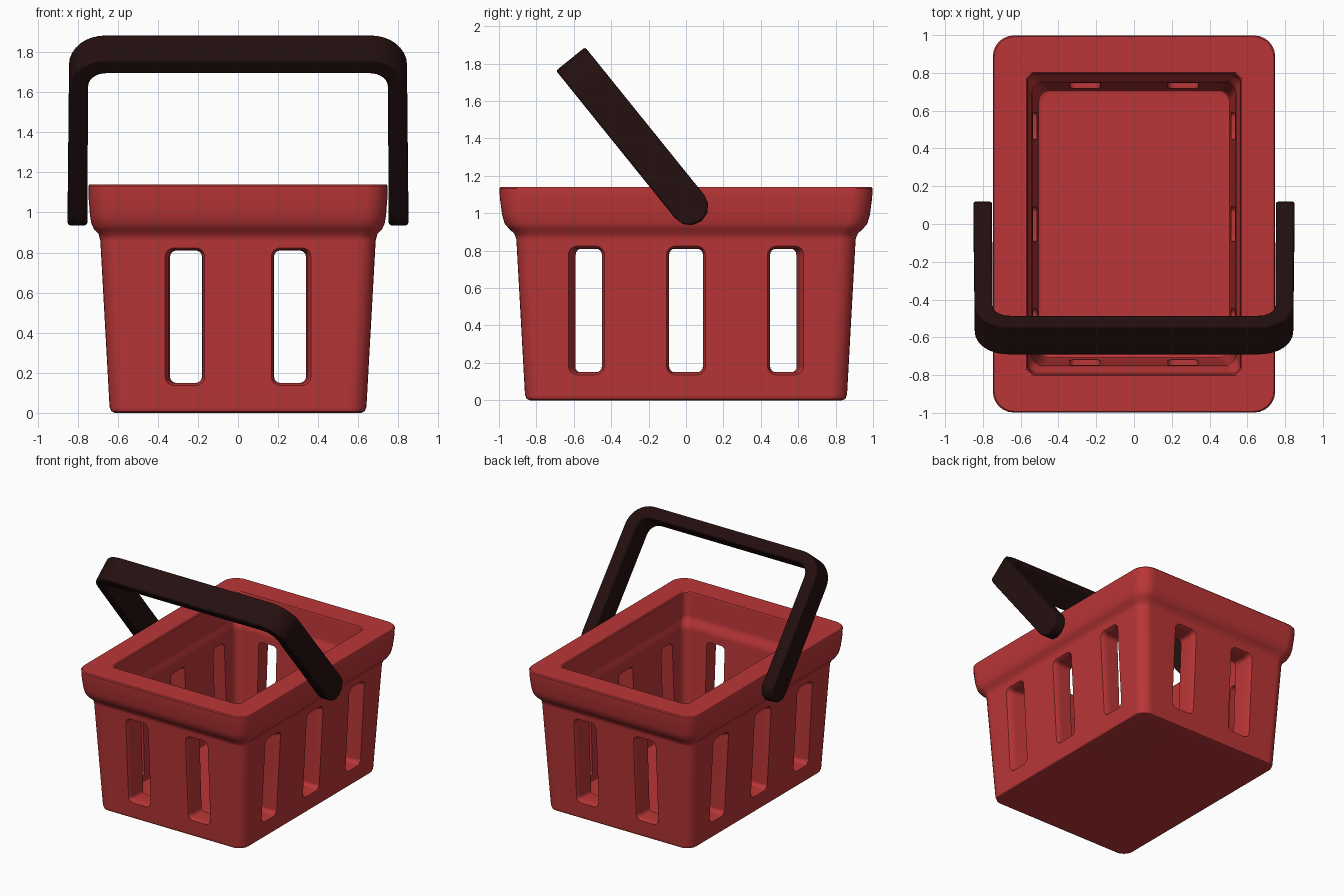
import bpy, bmesh, math
from mathutils import Vector

if "Cube" in bpy.data.objects:
    bpy.data.objects.remove(bpy.data.objects["Cube"])


def material(name, rgb):
    m = bpy.data.materials.new(name)
    m.diffuse_color = (*rgb, 1)
    m.use_nodes = True
    m.node_tree.nodes["Principled BSDF"].inputs["Base Color"].default_value = m.diffuse_color
    return m


RED = material("red plastic", (0.49, 0.036, 0.038))
DARK = material("dark brown plastic", (0.018, 0.005, 0.005))


def loft(bm, loops):
    """Skin a list of equal-length closed loops and cap both ends."""
    rings = [[bm.verts.new(p) for p in loop] for loop in loops]
    n = len(rings[0])
    for a, b in zip(rings, rings[1:]):
        for i in range(n):
            j = (i + 1) % n
            bm.faces.new((a[i], a[j], b[j], b[i]))
    bm.faces.new(rings[0])
    bm.faces.new(rings[-1])


def finish(bm, name, mat):
    bmesh.ops.recalc_face_normals(bm, faces=bm.faces)
    me = bpy.data.meshes.new(name)
    bm.to_mesh(me)
    bm.free()
    ob = bpy.data.objects.new(name, me)
    bpy.context.collection.objects.link(ob)
    me.materials.append(mat)
    return ob


def activate(ob):
    bpy.ops.object.select_all(action='DESELECT')
    ob.select_set(True)
    bpy.context.view_layer.objects.active = ob


def smooth(ob, angle):
    activate(ob)
    bpy.ops.object.shade_smooth_by_angle(angle=math.radians(angle))
    wn = ob.modifiers.new("weighted normals", 'WEIGHTED_NORMAL')
    wn.keep_sharp = True


def rounded_rect(x0, x1, y0, y1, r, seg):
    pts = []
    for k, (cx, cy) in enumerate([(x1 - r, y1 - r), (x0 + r, y1 - r),
                                  (x0 + r, y0 + r), (x1 - r, y0 + r)]):
        for i in range(seg + 1):
            a = math.pi / 2 * (k + i / seg)
            pts.append((cx + r * math.cos(a), cy + r * math.sin(a)))
    return pts


# Basket shell: half width, half depth, height, corner radius,
# up the outside, over the rim and down the inside
PROFILE = [
    (0.615, 0.835, 0.00, 0.07), (0.632, 0.852, 0.008, 0.08), (0.641, 0.861, 0.03, 0.09),
    (0.687, 0.907, 0.86, 0.09), (0.695, 0.918, 0.892, 0.09), (0.718, 0.945, 0.915, 0.10),
    (0.732, 0.970, 0.945, 0.11), (0.739, 0.983, 0.99, 0.11), (0.746, 0.995, 1.08, 0.11),
    (0.747, 0.998, 1.132, 0.11), (0.741, 0.992, 1.14, 0.11),
    (0.570, 0.803, 1.14, 0.04), (0.563, 0.796, 1.132, 0.04), (0.560, 0.790, 0.96, 0.05),
    (0.555, 0.780, 0.925, 0.05), (0.541, 0.757, 0.90, 0.06), (0.537, 0.750, 0.86, 0.06),
    (0.513, 0.718, 0.14, 0.06), (0.505, 0.708, 0.11, 0.06), (0.485, 0.688, 0.10, 0.05),
]
bm = bmesh.new()
loft(bm, [[Vector((x, y, z)) for x, y in rounded_rect(-hx, hx, -hy, hy, r, 6)]
          for hx, hy, z, r in PROFILE])
basket = finish(bm, "basket", RED)

# Slot cutters follow the wall slope and flare towards the outside
bm = bmesh.new()


def slot(lo, hi, out_lo, out_hi, base, place):
    loops = []
    for off, f, g in [(-0.2, 0, 0), (-0.05, 0.8, 0), (-0.02, 0.9, 0.003),
                      (0.0, 1, 0.014), (0.03, 1, 0.03)]:
        a = lo + (out_lo - lo) * f - g
        b = hi + (out_hi - hi) * f + g
        loops.append([place(t, base + 0.055 * z + off, z)
                      for t, z in rounded_rect(a, b, 0.15 - g, 0.81 + g, 0.03 + g, 4)])
    loft(bm, loops)


for s in (-1, 1):
    for m in (-1, 1):
        slot(0.18, 0.335, 0.18, 0.35, 0.86,
             lambda t, d, z: Vector((m * t, s * d, z)))
        slot(0.45, 0.58, 0.45, 0.615, 0.64,
             lambda t, d, z: Vector((s * d, m * t, z)))
    slot(-0.09, 0.09, -0.09, 0.09, 0.64,
         lambda t, d, z: Vector((s * d, t, z)))
cutter = finish(bm, "slot_cutter", RED)
cutter.hide_render = True

cut = basket.modifiers.new("slots", 'BOOLEAN')
cut.operation = 'DIFFERENCE'
cut.solver = 'EXACT'
cut.object = cutter
activate(basket)
bpy.ops.object.modifier_apply(modifier=cut.name)
bpy.data.objects.remove(cutter)
smooth(basket, 40)

# Carrying handle: a U outline repeated across its width, with round leg ends
HALF = 0.1
PIVOT = Vector((0, 0.02, 1.035))
tilt = math.atan2(0.637, 0.79)
along = Vector((0, -math.sin(tilt), math.cos(tilt)))
across = Vector((0, math.cos(tilt), math.sin(tilt)))


def arch(x_low, x_high, top, r, end):
    half = [(x_low, end)]
    for i in range(9):
        a = math.pi / 2 * i / 8
        half.append((x_high - r + r * math.cos(a), top - r + r * math.sin(a)))
    return half + [(-x, s) for x, s in reversed(half)]


loops = []
for i in range(7):
    w = -HALF * math.cos(math.pi * i / 6)
    end = -math.sqrt(max(HALF * HALF - w * w, 0))
    outline = arch(0.85, 0.843, 1.015, 0.18, end) + arch(0.752, 0.748, 0.922, 0.09, end)[::-1]
    loops.append([PIVOT + Vector((x, 0, 0)) + along * s + across * w for x, s in outline])
bm = bmesh.new()
loft(bm, loops)
handle = finish(bm, "carrying_handle", DARK)
bev = handle.modifiers.new("soft edges", 'BEVEL')
bev.width = 0.012
bev.segments = 2
bev.limit_method = 'ANGLE'
bev.angle_limit = math.radians(50)
smooth(handle, 40)
